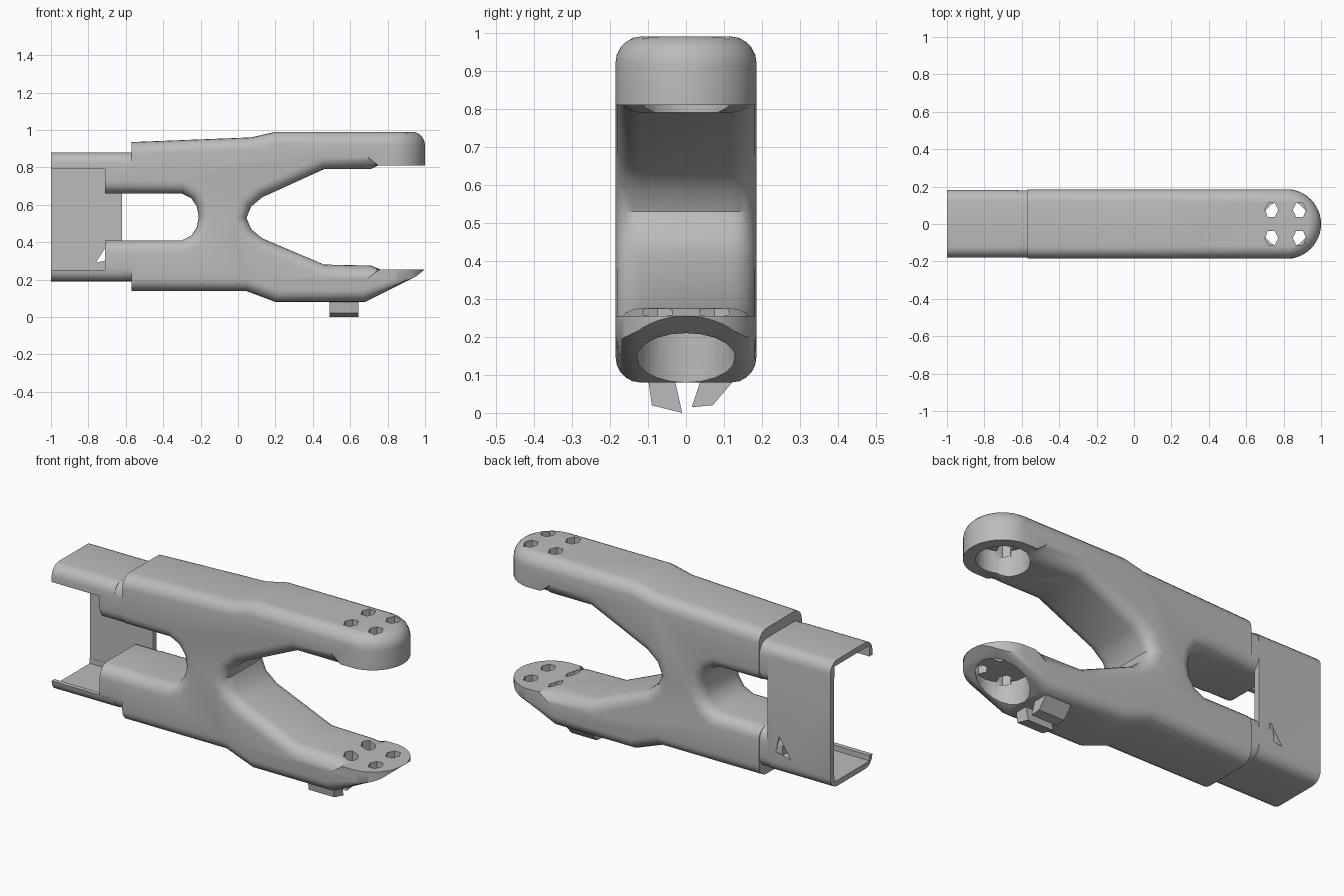
import bpy, bmesh, math

old = bpy.data.objects.get("Cube")
if old:
    bpy.data.objects.remove(old, do_unlink=True)

GREY = (0.5, 0.5, 0.5, 1)
mat = bpy.data.materials.new("plain_grey")
mat.use_nodes = True
mat.diffuse_color = GREY
mat.node_tree.nodes["Principled BSDF"].inputs["Base Color"].default_value = GREY


def prism(name, pts, axis, lo, hi, radius=0.0, rule=None):
    """Extrude a flat outline along an axis; round the rim edges chosen by rule."""
    place = {"x": lambda p, h: (h, p[0], p[1]),
             "y": lambda p, h: (p[0], h, p[1]),
             "z": lambda p, h: (p[0], p[1], h)}[axis]
    bm = bmesh.new()
    a = [bm.verts.new(place(p, lo)) for p in pts]
    b = [bm.verts.new(place(p, hi)) for p in pts]
    n = len(pts)
    caps = [bm.faces.new(a), bm.faces.new(b[::-1])]
    for i in range(n):
        j = (i + 1) % n
        bm.faces.new((a[i], b[i], b[j], a[j]))
    bmesh.ops.recalc_face_normals(bm, faces=bm.faces)
    if radius:
        rim = [e for f in caps for e in f.edges if rule is None or rule(e)]
        bmesh.ops.bevel(bm, geom=rim, offset=radius, segments=5, profile=0.5,
                        affect='EDGES', clamp_overlap=False)
    me = bpy.data.meshes.new(name)
    bm.to_mesh(me)
    bm.free()
    ob = bpy.data.objects.new(name, me)
    bpy.context.collection.objects.link(ob)
    me.materials.append(mat)
    return ob


def boolean(ob, cutter, op='DIFFERENCE'):
    m = ob.modifiers.new("cut", 'BOOLEAN')
    m.operation, m.object, m.solver = op, cutter, 'EXACT'
    bpy.context.view_layer.objects.active = ob
    bpy.ops.object.modifier_apply(modifier=m.name)
    bpy.data.objects.remove(cutter, do_unlink=True)


def ring(cx, cy, rx, ry, n, start=0.0, sweep=math.tau):
    return [(cx + rx * math.cos(start + sweep * i / n),
             cy + ry * math.sin(start + sweep * i / n)) for i in range(n)]


def rect(x0, x1, y0, y1):
    return [(x0, y0), (x1, y0), (x1, y1), (x0, y1)]


def rounded(x0, x1, y0, y1, r, n=5):
    pts = []
    for k, (cx, cy) in enumerate(rect(x0 + r, x1 - r, y0 + r, y1 - r)):
        for i in range(n + 1):
            t = math.pi * (1 + k / 2) + math.pi / 2 * i / n
            pts.append((cx + r * math.cos(t), cy + r * math.sin(t)))
    return pts


# Two jaws joined by the central web
upper = [(-.57, .66), (-.57, .935), (.07, .96), (.2, .99), (1, .99), (1, .81),
         (.75, .81), (.71, .79), (.46, .79), (.13, .64), (.07, .59)]
lower = [(.045, .53), (.07, .47), (.13, .42), (.46, .28), (.71, .275), (.76, .255),
         (1, .255), (.95, .215), (.68, .08), (.2, .08), (.04, .14), (-.57, .14), (-.57, .41)]
throat = [(-.3, .41), (-.25, .435), (-.22, .48), (-.21, .535),
          (-.22, .59), (-.25, .635), (-.3, .66)]


def rounded_edge(e):
    (x0, _, z0), (x1, _, z1) = (v.co for v in e.verts)
    sleeve_end = max(x0, x1) < -.56
    jaw_lip = min(x0, x1) > .74 and min(z0, z1) > .2
    return not (sleeve_end or jaw_lip)


body = prism("clamp_body", upper + lower + throat, "y", -.185, .185, .065, rounded_edge)

# Round the jaw tips in plan
plan = [(-.8, .187), (-.8, -.187)] + ring(.813, 0, .187, .187, 24, -math.pi / 2, math.pi)
plan.append((.813, .187))
boolean(body, prism("tip_envelope", plan, "z", .07, .992, .075,
                    lambda e: max(v.co.x for v in e.verts) > -.7), 'INTERSECT')

# Pockets and four small holes in each jaw tip
for z0, z1, h0, h1 in ((.7, .93, .9, 1.1), (0, .215, .2, .4)):
    boolean(body, prism("pocket", ring(.81, 0, .13, .13, 20), "z", z0, z1))
    for x in (.735, .885):
        for y in (-.075, .075):
            boolean(body, prism("hole", ring(x, y, .036, .044, 6), "z", h0, h1))

parts = [body]

# Rails sliding out of the two jaws
for name, z0, z1 in (("lower_rail", .19, .41), ("upper_rail", .66, .88)):
    parts.append(prism(name, rounded(-.18, .18, z0, z1, .065), "x", -.71, -.5))

# Open channel: back plate with top and bottom flanges
channel = prism("back_channel", rounded(-.18, .183, .19, .88, .06), "x", -1, -.62)
boolean(channel, prism("front_opening", rect(-.3, .15, .25, .79), "x", -1.2, -.5))
boolean(channel, prism("flange_hollow", rect(-.155, .149, .22, .85), "x", -1.2, -.5))
boolean(channel, prism("plate_slot", [(-.76, .29), (-.67, .31), (-.69, .4)], "y", .1, .3))
parts.append(channel)

# Split foot under the lower jaw
parts.append(prism("front_foot", [(-.1, .09), (-.03, .09), (-.01, 0), (-.09, .02)],
                   "x", .49, .645))
parts.append(prism("back_foot", [(.04, .09), (.13, .09), (.07, .02), (.015, .015)],
                   "x", .49, .645))

# Smooth shading with crisp corners
for ob in parts:
    bpy.ops.object.select_all(action='DESELECT')
    ob.select_set(True)
    bpy.context.view_layer.objects.active = ob
    bpy.ops.object.shade_smooth_by_angle(angle=math.radians(35))
